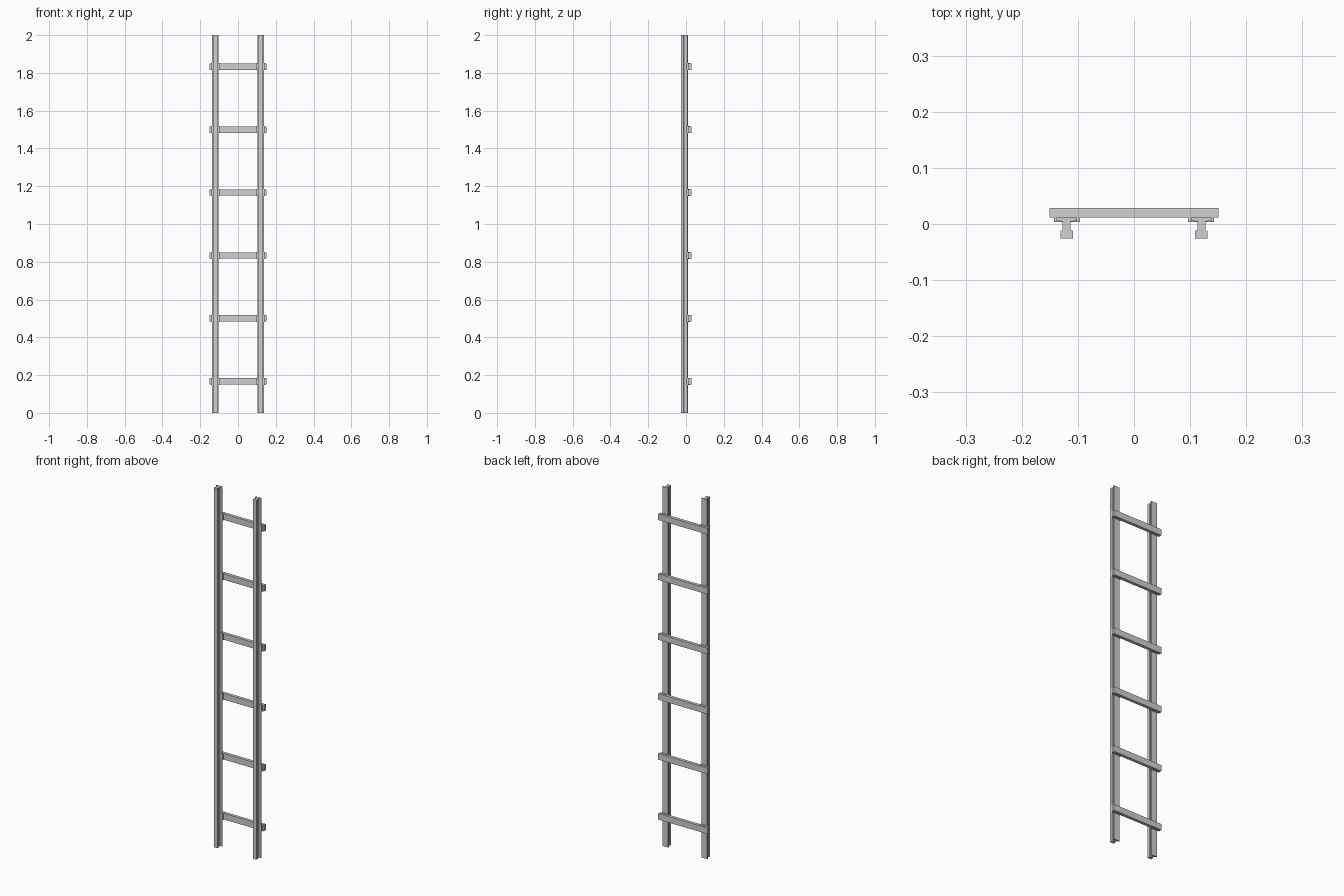
import bpy, bmesh

if "Cube" in bpy.data.objects:
    bpy.data.objects.remove(bpy.data.objects["Cube"])

steel = bpy.data.materials.new("light_grey")
steel.diffuse_color = (0.63, 0.63, 0.63, 1)
steel.use_nodes = True
steel.node_tree.nodes["Principled BSDF"].inputs["Base Color"].default_value = steel.diffuse_color


def finish(name, bm):
    bmesh.ops.recalc_face_normals(bm, faces=bm.faces)
    mesh = bpy.data.meshes.new(name)
    bm.to_mesh(mesh)
    bm.free()
    mesh.materials.append(steel)
    obj = bpy.data.objects.new(name, mesh)
    bpy.context.collection.objects.link(obj)
    return obj


def box(name, x, y, z):
    # x, y, z are (low, high) pairs
    bm = bmesh.new()
    bmesh.ops.create_cube(bm, size=1)
    for v in bm.verts:
        v.co = [(a + b) / 2 + c * (b - a) for c, (a, b) in zip(v.co, (x, y, z))]
    return finish(name, bm)


# Half of the rail section: foot, web, and head with chamfered corners
HALF = [(0.018, 0.0115), (0.018, 0.0055), (0.007, 0.0045), (0.007, -0.0105),
        (0.011, -0.0125), (0.011, -0.0255)]
SECTION = HALF + [(-x, y) for x, y in reversed(HALF)]


def rail(name, cx):
    bm = bmesh.new()
    face = bm.faces.new([bm.verts.new((cx + x, y, 0)) for x, y in SECTION])
    new = bmesh.ops.extrude_face_region(bm, geom=[face])["geom"]
    top = [g for g in new if isinstance(g, bmesh.types.BMVert)]
    bmesh.ops.translate(bm, vec=(0, 0, 2), verts=top)
    # Close the lower end if the extrusion removed the starting face
    bmesh.ops.holes_fill(bm, edges=[e for e in bm.edges if e.is_boundary], sides=0)
    return finish(name, bm)


RAIL_X = 0.12
for side, label in ((-1, "left"), (1, "right")):
    rail(f"{label}_rail", side * RAIL_X)

# Cross ties, each with a fastening plate gripping either rail foot
for i in range(6):
    z = (i + 0.5) / 3
    box(f"cross_tie_{i + 1}", (-0.151, 0.151), (0.0115, 0.0285), (z - 0.017, z + 0.017))
    for side, label in ((-1, "left"), (1, "right")):
        cx = side * 0.1195
        box(f"{label}_plate_{i + 1}", (cx - 0.023, cx + 0.023), (0.0035, 0.021),
            (z - 0.0182, z + 0.0182))
